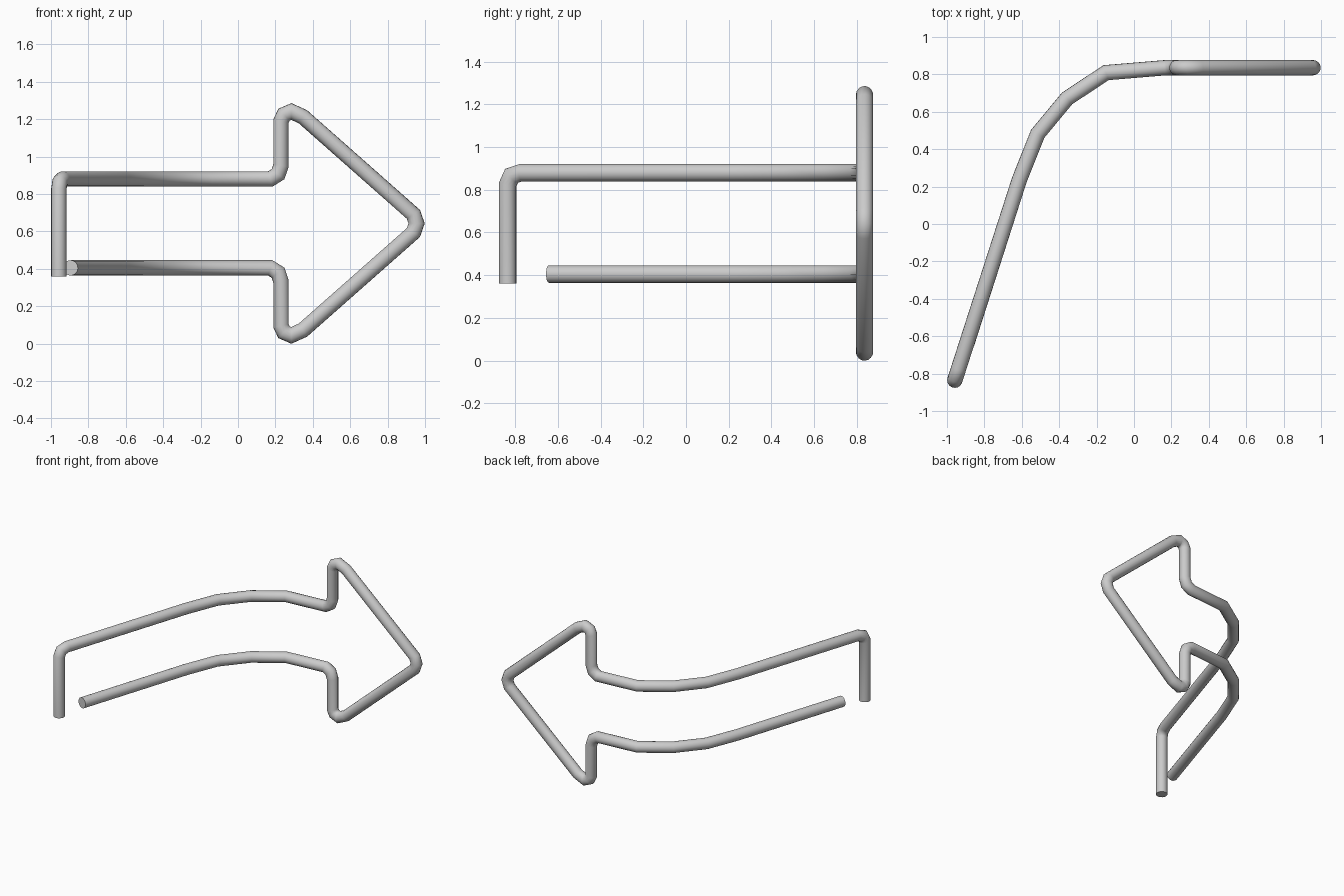
import bpy, bmesh, math
from mathutils import Vector

if "Cube" in bpy.data.objects:
    bpy.data.objects.remove(bpy.data.objects["Cube"])

R = 0.041        # tube radius
SIDES = 16
MID = 0.6425     # height of the arrow's symmetry line
TOP, LOW = 0.88, 2 * MID - 0.88

# Plan of the curved shaft (x, y), seen from above
bend = [(-0.613, 0.236), (-0.515, 0.482), (-0.358, 0.671), (-0.15, 0.809)]

# Upper half of the arrow head (x, z), from the shaft to just before the tip
Y = 0.836
head = [(0.172, 0.88), (0.214, 0.906), (0.23, 0.952), (0.23, 1.19),
        (0.246, 1.224), (0.285, 1.241), (0.347, 1.213), (0.938, 0.691)]

# Upright end with its rounded corner
path = [(-0.958, -0.835, 0.36), (-0.958, -0.835, 0.825),
        (-0.952, -0.817, 0.865), (-0.938, -0.773, TOP)]
path += [(x, y, TOP) for x, y in bend]
path += [(x, Y, z) for x, z in head]
path += [(0.955, Y, MID)]
path += [(x, Y, 2 * MID - z) for x, z in reversed(head)]
path += [(x, y, LOW) for x, y in reversed(bend)]
path += [(-0.895, -0.643, LOW)]


def sweep_tube(name, points, radius, sides):
    """Mitred round tube along a polyline, capped at both ends."""
    pts = [Vector(p) for p in points]
    dirs = [(b - a).normalized() for a, b in zip(pts, pts[1:])]
    side = dirs[0].orthogonal().normalized()
    other = dirs[0].cross(side)
    bm = bmesh.new()
    ring = []
    for i in range(sides):
        a = 2 * math.pi * i / sides
        ring.append(pts[0] + radius * (math.cos(a) * side + math.sin(a) * other))
    rings = [[bm.verts.new(co) for co in ring]]
    for i, d in enumerate(dirs):
        # slide the ring along the segment onto the next mitre plane
        n = d + dirs[i + 1] if i + 1 < len(dirs) else d
        ring = [co + d * ((pts[i + 1] - co).dot(n) / d.dot(n)) for co in ring]
        rings.append([bm.verts.new(co) for co in ring])
    for r0, r1 in zip(rings, rings[1:]):
        for i in range(sides):
            j = (i + 1) % sides
            bm.faces.new((r0[i], r0[j], r1[j], r1[i]))
    bm.faces.new(rings[0][::-1])
    bm.faces.new(rings[-1])
    bmesh.ops.recalc_face_normals(bm, faces=bm.faces)
    mesh = bpy.data.meshes.new(name)
    bm.to_mesh(mesh)
    bm.free()
    obj = bpy.data.objects.new(name, mesh)
    bpy.context.collection.objects.link(obj)
    return obj


tube = sweep_tube("arrow_tube", path, R, SIDES)
bpy.context.view_layer.objects.active = tube
tube.select_set(True)
bpy.ops.object.shade_smooth_by_angle(angle=math.radians(50))
